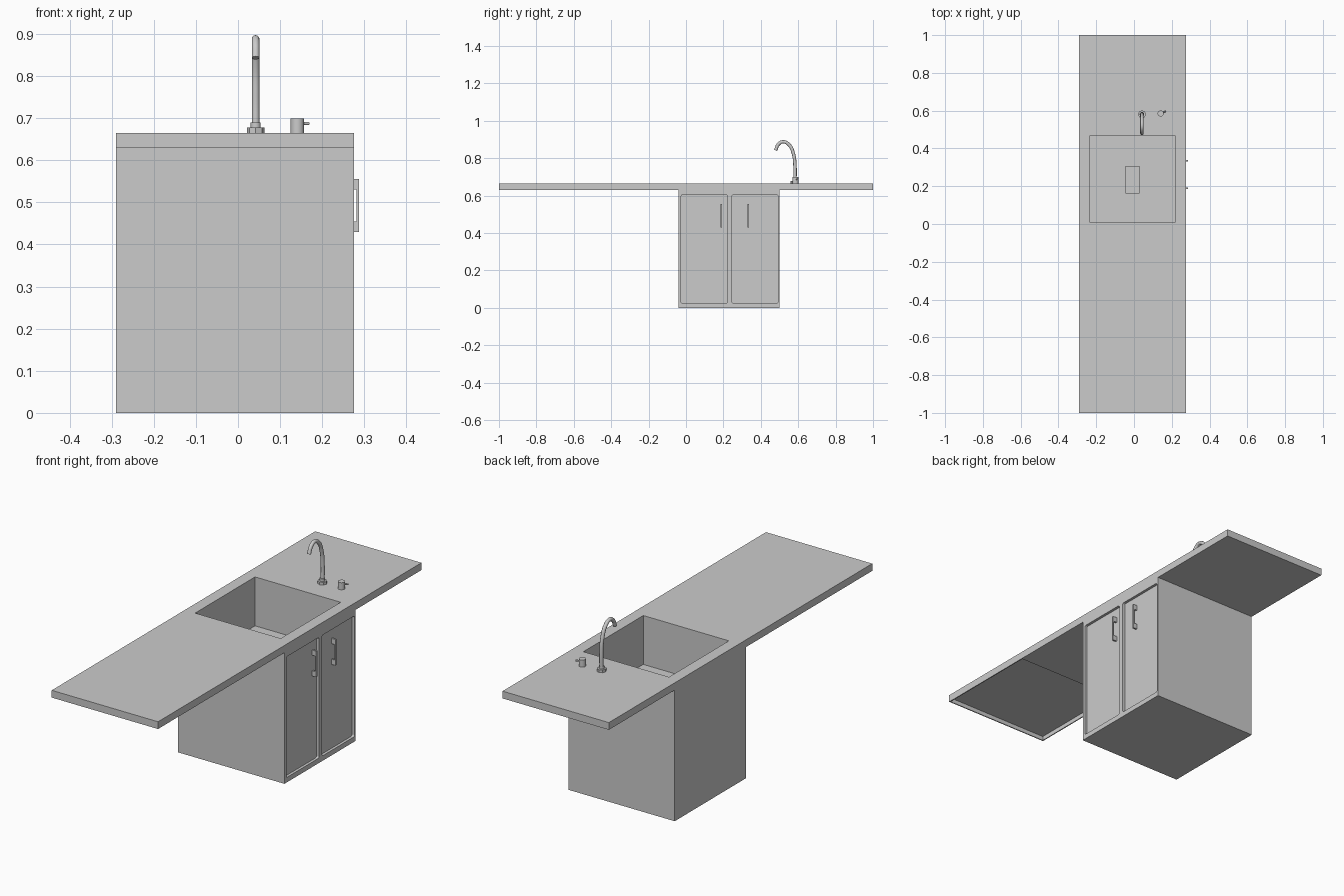
import bpy, bmesh, math
from mathutils import Matrix, Vector

if "Cube" in bpy.data.objects:
    bpy.data.objects.remove(bpy.data.objects["Cube"])


def box(name, x, y, z):
    """Box from (min, max) ranges."""
    bm = bmesh.new()
    bmesh.ops.create_cube(bm, size=1)
    for v in bm.verts:
        v.co = Vector([a[0] + (c + 0.5) * (a[1] - a[0]) for a, c in zip((x, y, z), v.co)])
    return finish(name, bm)


def finish(name, bm):
    me = bpy.data.meshes.new(name)
    bm.to_mesh(me)
    bm.free()
    ob = bpy.data.objects.new(name, me)
    bpy.context.collection.objects.link(ob)
    return ob


def select(ob):
    bpy.ops.object.select_all(action='DESELECT')
    ob.select_set(True)
    bpy.context.view_layer.objects.active = ob


def smooth(ob):
    select(ob)
    bpy.ops.object.shade_smooth_by_angle(angle=math.radians(35))


def cylinder(name, p, q, r, sides=24):
    p, q = Vector(p), Vector(q)
    rot = (q - p).to_track_quat('Z', 'Y').to_matrix().to_4x4()
    bm = bmesh.new()
    bmesh.ops.create_cone(bm, cap_ends=True, segments=sides, radius1=r, radius2=r,
                          depth=(q - p).length,
                          matrix=Matrix.Translation((p + q) / 2) @ rot)
    ob = finish(name, bm)
    smooth(ob)
    return ob


def cut(ob, *cutters):
    for c in cutters:
        c.hide_render = True
        mod = ob.modifiers.new("cut", 'BOOLEAN')
        mod.operation = 'DIFFERENCE'
        mod.solver = 'EXACT'
        mod.object = c
        select(ob)
        bpy.ops.object.modifier_apply(modifier=mod.name)


def round_corners(ob, r):
    """Round the edges that run along x."""
    bm = bmesh.new()
    bm.from_mesh(ob.data)
    edges = [e for e in bm.edges if abs(e.verts[0].co.x - e.verts[1].co.x) > 1e-4]
    bmesh.ops.bevel(bm, geom=edges, offset=r, segments=4, profile=0.5, affect='EDGES')
    bm.to_mesh(ob.data)
    bm.free()


X0, X1 = -0.29, 0.275

# Countertop and cabinet
counter = box("countertop", (X0, X1), (-1, 1), (0.63, 0.665))
cabinet = box("cabinet", (X0, X1), (-0.04, 0.50), (0, 0.63))

# Sink basin, drain recess and shallow pocket under the long overhang
basin = box("basin_cutter", (-0.235, 0.22), (0.01, 0.465), (0.43, 0.8))
drain = box("drain_cutter", (-0.045, 0.03), (0.165, 0.305), (0.42, 0.5))
pocket = box("pocket_cutter", (X0 + 0.005, X1 - 0.005), (-0.995, -0.48), (0.5, 0.65))
cut(counter, basin, pocket)

# Recessed doors
doors = [box("door_cutter", (0.262, 0.4), y, (0.024, 0.604))
         for y in ((-0.026, 0.222), (0.246, 0.492))]
for d in doors:
    round_corners(d, 0.008)
cut(cabinet, basin, drain, *doors)
for c in [basin, drain, pocket] + doors:
    bpy.data.objects.remove(c)

# Raised drain plate
box("drain_plate", (-0.041, 0.022), (0.171, 0.301), (0.419, 0.426))

# Door panels, slightly proud of the recess
for i, (a, b) in enumerate(((-0.020, 0.216), (0.252, 0.486))):
    panel = box(f"door_panel_{i + 1}", (0.255, 0.265), (a, b), (0.030, 0.598))
    round_corners(panel, 0.006)

# Door handles: a bar on two posts
for i, y in enumerate((0.188, 0.334)):
    w = (y - 0.004, y + 0.004)
    box(f"handle_bar_{i + 1}", (0.281, 0.287), w, (0.43, 0.555))
    for j, z in enumerate((0.43, 0.53)):
        box(f"handle_post_{i + 1}_{j + 1}", (0.26, 0.283), w, (z, z + 0.025))

# Faucet base and gooseneck spout
cylinder("faucet_base", (0.042, 0.581, 0.66), (0.042, 0.581, 0.678), 0.021, 8)
cylinder("faucet_collar", (0.042, 0.581, 0.67), (0.042, 0.581, 0.69), 0.012)
cu = bpy.data.curves.new("faucet_spout", 'CURVE')
cu.dimensions = '3D'
cu.bevel_depth = 0.009
cu.bevel_resolution = 4
cu.use_fill_caps = True
path = [(0.582, 0.67), (0.583, 0.75), (0.574, 0.825), (0.552, 0.871),
        (0.52, 0.888), (0.495, 0.876), (0.479, 0.843)]
sp = cu.splines.new('BEZIER')
sp.bezier_points.add(len(path) - 1)
for bp, (y, z) in zip(sp.bezier_points, path):
    bp.co = (0.042, y, z)
    bp.handle_left_type = bp.handle_right_type = 'AUTO'
sp.resolution_u = 6
spout = bpy.data.objects.new("faucet_spout", cu)
bpy.context.collection.objects.link(spout)
select(spout)
bpy.ops.object.convert(target='MESH')
smooth(bpy.context.view_layer.objects.active)

# Tap knob with small lever
cylinder("tap_knob", (0.141, 0.585, 0.66), (0.141, 0.585, 0.699), 0.016)
cylinder("tap_lever", (0.145, 0.587, 0.687), (0.168, 0.597, 0.687), 0.004, 12)
